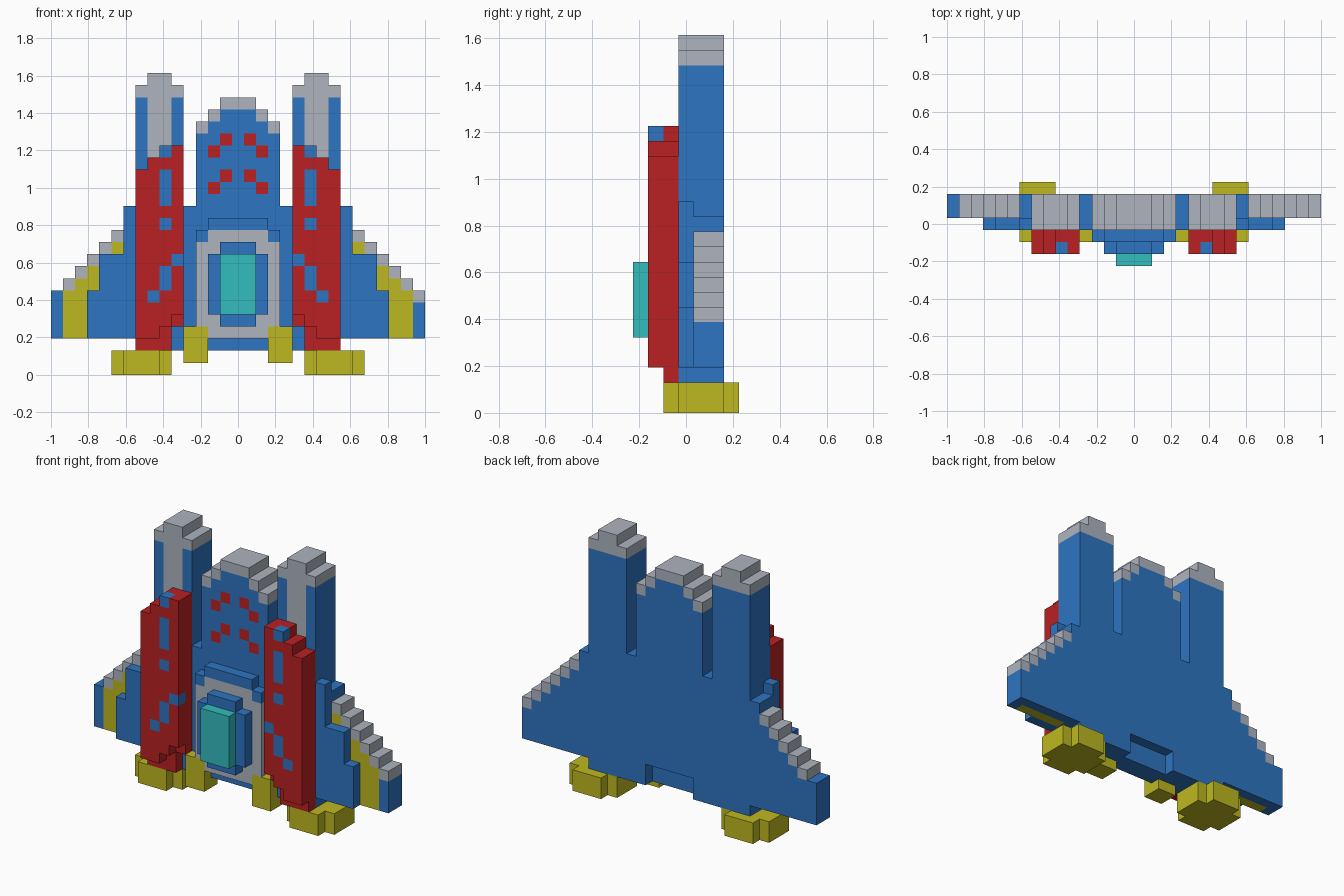
import bpy
import bmesh
from mathutils import Vector

if "Cube" in bpy.data.objects:
    bpy.data.objects.remove(bpy.data.objects["Cube"], do_unlink=True)

UNIT = 2 / 31  # edge of one building block

# Flat colours (linear)
PALETTE = {
    "blue": (0.027, 0.178, 0.535),
    "grey": (0.423, 0.456, 0.521),
    "red": (0.491, 0.015, 0.016),
    "yellow": (0.515, 0.479, 0.015),
    "cyan": (0.033, 0.503, 0.515),
}
COLOURS = list(PALETTE)
materials = []
for colour, rgb in PALETTE.items():
    mat = bpy.data.materials.new(colour + " paint")
    mat.use_nodes = True
    mat.diffuse_color = (*rgb, 1)
    mat.node_tree.nodes["Principled BSDF"].inputs["Base Color"].default_value = (*rgb, 1)
    materials.append(mat)

blocks = {}  # grid cell -> (part name, colour)


def span(value):
    """A single index or an inclusive (first, last) pair."""
    first, last = value if isinstance(value, tuple) else (value, value)
    return range(min(first, last), max(first, last) + 1)


def fill(part, colour, x, y, z):
    for i in span(x):
        for j in span(y):
            for k in span(z):
                blocks[i, j, k] = (part, colour)


def carve(x, y, z):
    for i in span(x):
        for j in span(y):
            for k in span(z):
                blocks.pop((i, j, k), None)


def fill_side(side, part, colour, x, y, z):
    """Fill on the left (side 1) or the right (side -1)."""
    x = tuple(side * v for v in x) if isinstance(x, tuple) else side * x
    fill(("left_" if side > 0 else "right_") + part, colour, x, y, z)


DEPTH = (0, 2)

# Hull with a notch in the lower back
fill("hull", "blue", (-8, 8), DEPTH, (2, 13))
carve((-2, 2), 2, (2, 3))

# Central fin with a stepped grey crest
fill("central_fin", "blue", (-3, 3), DEPTH, (14, 19))
fill("central_fin", "blue", (-2, 2), DEPTH, 20)
fill("central_fin", "blue", (-1, 1), DEPTH, 21)
fill("central_fin", "grey", (-1, 1), DEPTH, 22)
for side in (-1, 1):
    fill("central_fin", "grey", 3 * side, DEPTH, 20)
    fill("central_fin", "grey", 2 * side, DEPTH, 21)
    for row in (15, 18):  # red marks
        fill("central_fin", "red", 2 * side, 0, row)
        fill("central_fin", "red", side, 0, row + 1)

# Cockpit: panel, bezel and window
fill("cockpit_panel", "grey", (-3, 3), -1, (3, 10))
fill("cockpit_panel", "blue", (-3, 3), -1, 11)
fill("cockpit_panel", "grey", (-2, 2), -1, 11)
fill("cockpit_panel", "blue", (-2, 2), -1, 12)
fill("cockpit_bezel", "blue", (-2, 2), -2, (5, 9))
fill("cockpit_bezel", "blue", (-1, 1), -2, (4, 10))
fill("cockpit_window", "cyan", (-1, 1), -3, (5, 9))

for side in (-1, 1):
    # Tall tower with a grey cap and front strip
    fill_side(side, "tower", "blue", (5, 8), DEPTH, (14, 22))
    fill_side(side, "tower", "grey", (5, 8), DEPTH, 23)
    fill_side(side, "tower", "grey", (6, 7), DEPTH, 24)
    fill_side(side, "tower", "grey", (6, 7), 0, (14, 24))

    # Red pod: each column has its own top and bottom
    for column, top, front_base, rear_base in ((8, 16, 3, 2), (7, 17, 3, 2),
                                               (6, 18, 4, 2), (5, 18, 5, 4)):
        fill_side(side, "pod", "red", column, -2, (front_base, top))
        fill_side(side, "pod", "red", column, -1, (rear_base, top))
    for column, rows in ((6, 18), (6, (14, 16)), (6, 12), (5, 9), (6, (7, 8)), (7, 6)):
        fill_side(side, "pod", "blue", column, -2, rows)

    # Shoulder between tower and wing
    fill_side(side, "shoulder", "blue", 9, DEPTH, (3, 12))
    fill_side(side, "shoulder", "blue", 9, 0, 13)

    # Wing descending in steps, yellow on the front, grey on top
    for column in range(10, 16):
        top = 21 - column
        fill_side(side, "wing", "blue", column, (1, 2), (3, top))
        if column < 15:
            fill_side(side, "wing", "yellow", column, 1, (3, top))
        if column < 15 or side > 0:
            fill_side(side, "wing", "grey", column, (1, 2), top)
    fill_side(side, "wing_plate", "blue", (10, 11), 0, (3, 9))
    fill_side(side, "wing_plate", "blue", 12, 0, (3, 6))

    # Small nozzle beside the cockpit
    fill_side(side, "nozzle", "yellow", (3, 4), -1, (1, 3))
    fill_side(side, "nozzle", "yellow", (3, 4), 0, 1)

    # Round foot thruster, corners cut
    fill_side(side, "thruster", "yellow", (7, 9), (-1, 3), (0, 1))
    fill_side(side, "thruster", "yellow", (6, 10), DEPTH, (0, 1))


def build_part(part):
    """Make the outer skin of one part from its blocks."""
    bm = bmesh.new()
    for cell, (owner, colour) in blocks.items():
        if owner != part:
            continue
        centre = Vector(cell) + Vector((0, 0, 0.5))
        for axis in range(3):
            for sign in (-1, 1):
                normal = Vector((0, 0, 0))
                normal[axis] = sign
                if tuple(int(v) for v in Vector(cell) + normal) in blocks:
                    continue
                u = Vector((0, 0, 0))
                u[(axis + 1) % 3] = 0.5
                v = normal.cross(u)
                middle = centre + normal / 2
                corners = (middle - u - v, middle + u - v, middle + u + v, middle - u + v)
                face = bm.faces.new([bm.verts.new(c * UNIT) for c in corners])
                face.material_index = COLOURS.index(colour)
    bmesh.ops.remove_doubles(bm, verts=bm.verts, dist=UNIT / 100)
    mesh = bpy.data.meshes.new(part)
    bm.to_mesh(mesh)
    bm.free()
    for mat in materials:
        mesh.materials.append(mat)
    bpy.context.collection.objects.link(bpy.data.objects.new(part, mesh))


for part in sorted({owner for owner, _ in blocks.values()}):
    build_part(part)
